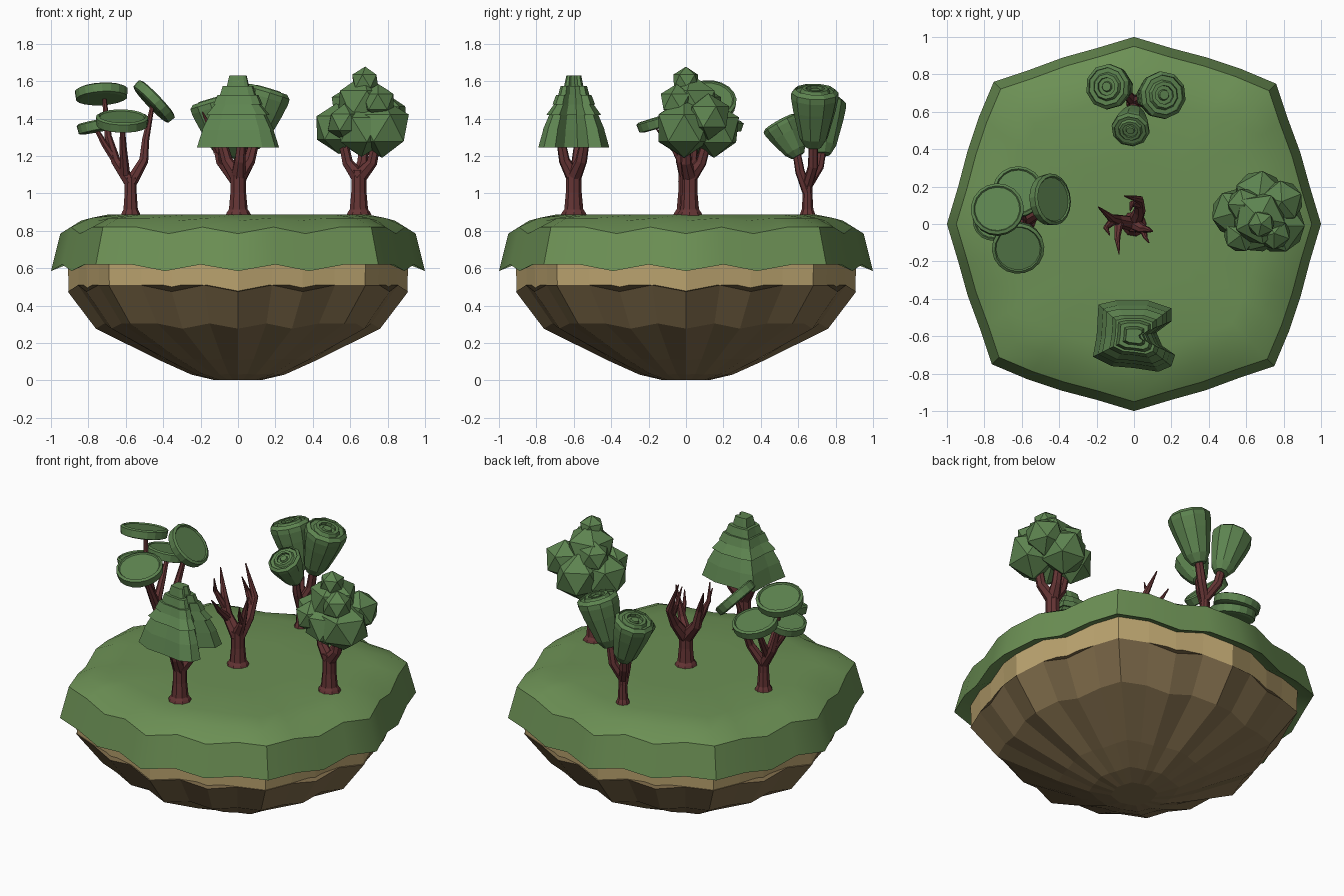
import bpy, bmesh, math
from mathutils import Vector, Matrix

def material(name, rgb):
    m = bpy.data.materials.new(name)
    m.diffuse_color = (*rgb, 1)
    return m

GRASS = material("grass", (0.15, 0.28, 0.09))
LEAF = material("leaf", (0.11, 0.23, 0.08))
BARK = material("bark", (0.13, 0.035, 0.035))
SAND = material("sand", (0.50, 0.37, 0.16))
SOIL = material("soil", (0.23, 0.16, 0.075))
GROUND = 0.885

def finish(bm, name, mat, smooth=False):
    bmesh.ops.recalc_face_normals(bm, faces=bm.faces)
    me = bpy.data.meshes.new(name)
    bm.to_mesh(me)
    bm.free()
    me.materials.append(mat)
    ob = bpy.data.objects.new(name, me)
    bpy.context.collection.objects.link(ob)
    if smooth:
        bpy.ops.object.select_all(action='DESELECT')
        ob.select_set(True)
        bpy.context.view_layer.objects.active = ob
        bpy.ops.object.shade_smooth_by_angle(angle=math.radians(35))
    return ob

def loft(bm, rings):
    """Skin a list of equal-length point rings and cap both ends."""
    rows = [[bm.verts.new(p) for p in r] for r in rings]
    for a, b in zip(rows, rows[1:]):
        for i in range(len(a)):
            j = (i + 1) % len(a)
            bm.faces.new((a[i], a[j], b[j], b[i]))
    bm.faces.new(rows[0][::-1])
    bm.faces.new(rows[-1])

def circle(r, z, n):
    return [Vector((r * math.cos(2 * math.pi * i / n), r * math.sin(2 * math.pi * i / n), z))
            for i in range(n)]

def turned(bm, profile, n, base, axis):
    """Revolve an (r, z) profile with n sides, stood at base along axis."""
    m = Matrix.Translation(base) @ Vector(axis).to_track_quat('Z', 'Y').to_matrix().to_4x4()
    loft(bm, [[m @ p for p in circle(r, z, n)] for r, z in profile])

def limb(bm, base, path, n=7):
    """Tapered branch through (x, y, z, radius) points given relative to base."""
    pts = [Vector(p[:3]) + Vector(base) for p in path]
    rings = []
    for i, p in enumerate(pts):
        d = pts[min(i + 1, len(pts) - 1)] - pts[max(i - 1, 0)]
        q = Vector((0, 0, 1)).rotation_difference(d.normalized())
        rings.append([p + q @ c for c in circle(path[i][3], 0, n)])
    loft(bm, rings)

def trunk(name, base, r, fork, limbs):
    bm = bmesh.new()
    limb(bm, base, [(0, 0, -.01, 1.75 * r), (0, 0, .015, 1.45 * r), (0, 0, .03, 1.2 * r),
                    (0, 0, .12, r), (0, 0, fork, r)], 9)
    for path in limbs:
        limb(bm, base, path)
    finish(bm, name, BARK)

# island outline: one quarter, turned four times
quarter = [(1, 0), (.94, .2), (.89, .38), (.82, .57), (.76, .75), (.57, .83), (.39, .89), (.2, .94)]
outline = []
for k in range(4):
    for x, y in quarter:
        for _ in range(k):
            x, y = -y, x
        outline.append((x, y))
dips = [.035 if i % 8 in (0, 2, 6) else 0 for i in range(32)]

def slab(name, mat, levels, smooth=False):
    """levels: (outline scale, z, share of the zigzag)"""
    bm = bmesh.new()
    loft(bm, [[(x * s, y * s, z - d * k) for (x, y), d in zip(outline, dips)] for s, z, k in levels])
    finish(bm, name, mat, smooth)

slab("grass_top", GRASS, [(.9, .66, 1), (1, .62, 1), (.95, .82, 1), (.84, .868, .4),
                          (.7, .886, 0), (.35, .888, 0), (.05, .888, 0)], True)
slab("sand_band", SAND, [(.905, .51, 1), (.91, .67, 1)])
slab("soil_bottom", SOIL, [(.13, .003, 0), (.25, .035, .1), (.42, .115, .2), (.76, .305, .8), (.91, .51, 1)])

# front tree: stepped crown
fb = (0, -.6, GROUND)
trunk("tiered_tree_trunk", fb, .043, .24, [
    [(0, 0, .2, .042), (-.06, .02, .29, .032), (-.09, .03, .40, .026)],
    [(0, 0, .2, .042), (.06, .04, .29, .032), (.09, .06, .40, .026)],
    [(0, 0, .2, .042), (.01, -.05, .29, .03), (.02, -.07, .40, .024)]])
crown = [(-.19, .17), (-.1, .19), (.08, .19), (.2, .15), (.2, .08), (.12, .02), (.15, -.05), (.22, -.1),
         (.2, -.16), (.13, -.19), (0, -.17), (-.12, -.16), (-.22, -.11), (-.2, 0)]
tiers = [(1, .86, 1.245, 1.34), (.87, .69, 1.34, 1.42), (.77, .56, 1.42, 1.475),
         (.6, .5, 1.475, 1.525), (.44, .37, 1.525, 1.575), (.27, .21, 1.575, 1.63)]
bm = bmesh.new()
loft(bm, [[(x * s, -.6 + y * s, z) for x, y in crown]
          for lo, hi, z0, z1 in tiers for s, z in ((lo, z0), (hi, z1))])
finish(bm, "tiered_tree_crown", LEAF)

# right tree: cluster of faceted balls
trunk("ball_tree_trunk", (.645, .02, GROUND), .042, .24, [
    [(0, 0, .2, .042), (-.06, .01, .28, .03), (-.09, .02, .42, .025)],
    [(0, 0, .2, .042), (.07, -.02, .28, .03), (.1, -.02, .42, .025)],
    [(0, 0, .2, .042), (.02, .06, .28, .03), (.03, .1, .42, .025)]])
bm = bmesh.new()
for i, (x, y, z, r) in enumerate([
        (.77, -.01, 1.35, .16), (.54, .06, 1.35, .14), (.66, -.02, 1.34, .145), (.67, .15, 1.34, .15),
        (.67, .03, 1.48, .155), (.68, .0, 1.6, .078), (.79, .12, 1.41, .125), (.57, -.06, 1.38, .1),
        (.75, -.05, 1.49, .095), (.59, .1, 1.47, .1)]):
    m = Matrix.Translation((x, y, z)) @ Matrix.Rotation(i * .9, 4, 'Z')
    bmesh.ops.create_icosphere(bm, subdivisions=1, radius=r, matrix=m)
finish(bm, "ball_tree_crown", LEAF)

# back tree: three flared cups with ringed tops
trunk("cup_tree_trunk", (0, .65, GROUND), .026, .18, [
    [(0, 0, .16, .028), (-.05, .06, .26, .028), (-.07, .08, .38, .026)],
    [(0, 0, .16, .028), (.05, .03, .26, .028), (.07, .03, .38, .026)],
    [(0, 0, .12, .028), (0, -.04, .23, .026), (0, -.06, .34, .022)]])
cup = [(.045, 0), (.075, .05), (.112, .2), (.125, .27), (.125, .30), (.105, .32), (.105, .305),
       (.08, .305), (.07, .325), (.05, .325), (.05, .305), (.03, .305), (.025, .32)]
bm = bmesh.new()
for bottom, top, s, k in [((-.06, .73, 1.21), (-.15, .735, 1.51), .97, .95),
                          ((.07, .68, 1.25), (.16, .69, 1.55), 1.02, 1),
                          ((0, .6, 1.2), (-.02, .5, 1.38), .82, .66)]:
    axis = Vector(top) - Vector(bottom)
    turned(bm, [(r * s, z * k) for r, z in cup], 10, bottom, axis)
finish(bm, "cup_tree_crown", LEAF)

# left tree: tilted discs on thin branches
lb = (-.575, .02, GROUND)
trunk("disc_tree_trunk", lb, .033, .2, [
    [(0, 0, .17, .034), (-.08, .02, .29, .027), (-.12, .03, .42, .02), (-.14, .05, .62, .012)],
    [(0, 0, .17, .034), (.07, .04, .29, .026), (.08, .08, .40, .02), (.12, .11, .60, .011)],
    [(-.03, 0, .22, .028), (-.04, -.06, .36, .02), (-.045, -.12, .5, .012)],
    [(-.03, 0, .22, .028), (-.04, .08, .36, .02), (-.045, .14, .48, .012)],
    [(-.08, .02, .29, .022), (-.14, .01, .38, .018), (-.19, .0, .47, .01)]])
disc = [(.12, -.028), (.138, -.022), (.142, .022), (.126, .03), (.12, .022)]
bm = bmesh.new()
for centre, axis, s in [((-.73, .075, 1.53), (-.06, .28, 1), 1),
                        ((-.45, .13, 1.49), (.75, .1, .72), .98),
                        ((-.62, -.125, 1.385), (.02, -.3, 1), .99),
                        ((-.62, .17, 1.385), (.05, .25, 1), .97),
                        ((-.75, .02, 1.36), (-.2, .05, 1), .78)]:
    turned(bm, [(r * s, z) for r, z in disc], 18, centre, axis)
finish(bm, "disc_tree_crown", LEAF)

# bare tree in the middle: three limbs with pointed twigs
trunk("bare_tree", (0, 0, GROUND), .042, .22, [
    [(0, 0, .18, .043), (-.09, .02, .29, .032), (-.12, .03, .40, .022), (-.19, .09, .55, .004)],
    [(-.11, .02, .34, .024), (-.15, -.02, .45, .014), (-.13, -.06, .55, .003)],
    [(-.08, .01, .28, .026), (-.09, -.07, .36, .017), (-.08, -.16, .46, .003)],
    [(0, 0, .18, .043), (.03, .07, .29, .032), (.03, .13, .40, .022), (-.05, .15, .59, .004)],
    [(.03, .1, .35, .022), (-.01, .11, .44, .015), (-.02, .07, .54, .003)],
    [(0, 0, .2, .036), (.05, -.03, .29, .025), (.07, -.03, .37, .018), (.1, -.04, .48, .003)],
    [(.05, -.03, .29, .02), (.06, -.07, .36, .012), (.08, -.1, .43, .003)]])
